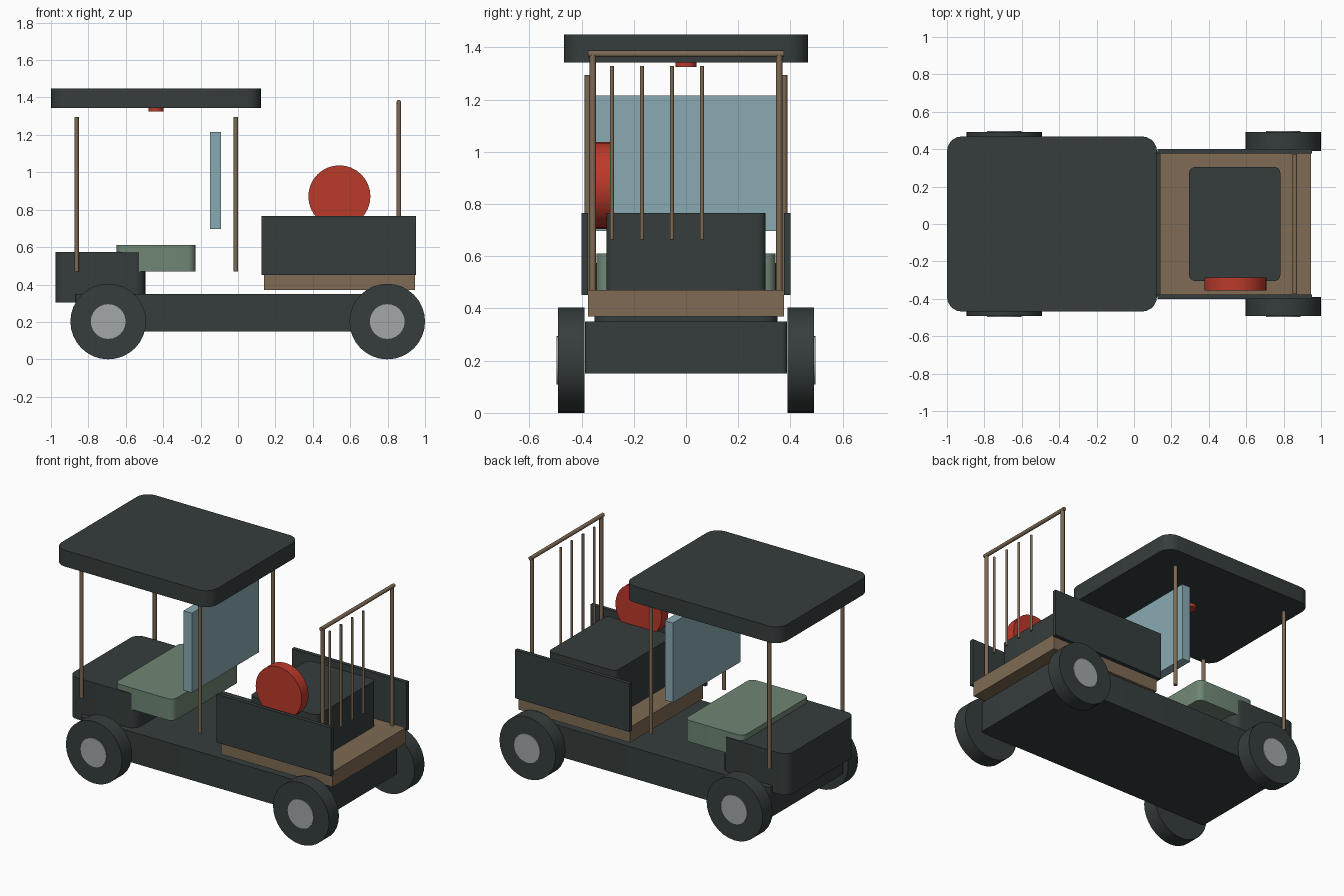
import bpy, bmesh, math
from mathutils import Matrix

if "Cube" in bpy.data.objects:
    bpy.data.objects.remove(bpy.data.objects["Cube"])


def material(name, rgb):
    m = bpy.data.materials.new(name)
    m.diffuse_color = (*rgb, 1)
    m.use_nodes = True
    m.node_tree.nodes["Principled BSDF"].inputs["Base Color"].default_value = m.diffuse_color
    return m


DARK = material("charcoal", (0.036, 0.047, 0.046))
BROWN = material("brown", (0.21, 0.145, 0.088))
RED = material("red", (0.50, 0.042, 0.024))
GLASS = material("pale_blue", (0.25, 0.41, 0.45))
GREEN = material("sage_green", (0.16, 0.24, 0.175))
GREY = material("hub_grey", (0.36, 0.385, 0.395))


def finish(name, bm, mat):
    me = bpy.data.meshes.new(name)
    bm.to_mesh(me)
    bm.free()
    me.materials.append(mat)
    ob = bpy.data.objects.new(name, me)
    bpy.context.collection.objects.link(ob)
    bpy.ops.object.select_all(action='DESELECT')
    ob.select_set(True)
    bpy.context.view_layer.objects.active = ob
    bpy.ops.object.shade_smooth_by_angle(angle=math.radians(35))
    return ob


def box(name, x, y, z, mat, r=0):
    """Box from ranges, with its upright edges rounded by r."""
    bm = bmesh.new()
    bmesh.ops.create_cube(bm, size=1)
    for v in bm.verts:
        v.co = [a + (b - a) * (c + 0.5) for c, (a, b) in zip(v.co, (x, y, z))]
    if r:
        upright = [e for e in bm.edges
                   if abs(e.verts[0].co.z - e.verts[1].co.z) > 1e-4]
        bmesh.ops.bevel(bm, geom=upright, offset=r, segments=5,
                        profile=0.5, affect='EDGES')
    return finish(name, bm, mat)


def rod(name, centre, r, length, mat, axis='Z', sides=12):
    bm = bmesh.new()
    bmesh.ops.create_cone(bm, cap_ends=True, segments=sides,
                          radius1=r, radius2=r, depth=length)
    if axis == 'Y':
        bm.transform(Matrix.Rotation(math.pi / 2, 4, 'X'))
    bm.transform(Matrix.Translation(centre))
    return finish(name, bm, mat)


# Body
box("chassis", (-0.87, 0.88), (-0.387, 0.387), (0.15, 0.35), DARK, 0.02)
box("front_cowl", (-0.977, -0.495), (-0.35, 0.35), (0.305, 0.575), DARK, 0.06)
box("seat", (-0.65, -0.228), (-0.343, 0.343), (0.47, 0.61), GREEN, 0.04)
box("screen", (-0.15, -0.09), (-0.347, 0.347), (0.697, 1.215), GLASS)

# Roof with a small lamp underneath
box("roof", (-1.0, 0.123), (-0.468, 0.468), (1.343, 1.449), DARK, 0.08)
rod("roof_lamp", (-0.438, 0, 1.337), 0.04, 0.026, RED, sides=20)

# Cargo area
box("cargo_bed", (0.139, 0.945), (-0.376, 0.376), (0.37, 0.47), BROWN)
box("cargo_box", (0.295, 0.782), (-0.304, 0.304), (0.47, 0.765), DARK, 0.03)
rod("spare_wheel", (0.542, -0.32, 0.871), 0.166, 0.07, RED, 'Y', 32)

for side, s in (("front", -1), ("back", 1)):
    box(side + "_cargo_panel", (0.125, 0.952),
        tuple(sorted((s * 0.376, s * 0.401))), (0.452, 0.766), DARK)
    # Roof posts and rack posts
    for i, x in enumerate((-0.863, -0.011)):
        rod(f"{side}_roof_post_{i}", (x, s * 0.376, 0.8825), 0.012, 0.825, BROWN)
    rod(side + "_rack_post", (0.86, s * 0.357, 0.92), 0.0125, 0.91, BROWN)
    # Tyres and hubs
    for i, x in enumerate((-0.694, 0.798)):
        rod(f"{side}_tyre_{i}", (x, s * 0.44, 0.202), 0.202, 0.102, DARK, 'Y', 32)
        rod(f"{side}_hub_{i}", (x, s * 0.444, 0.202), 0.093, 0.104, GREY, 'Y', 24)

# Rack rail and bars
rod("rack_rail", (0.86, 0, 1.375), 0.0125, 0.75, BROWN, 'Y')
for i in range(4):
    rod(f"rack_bar_{i}", (0.86, -0.284 + 0.115 * i, 0.996), 0.008, 0.664, BROWN)
